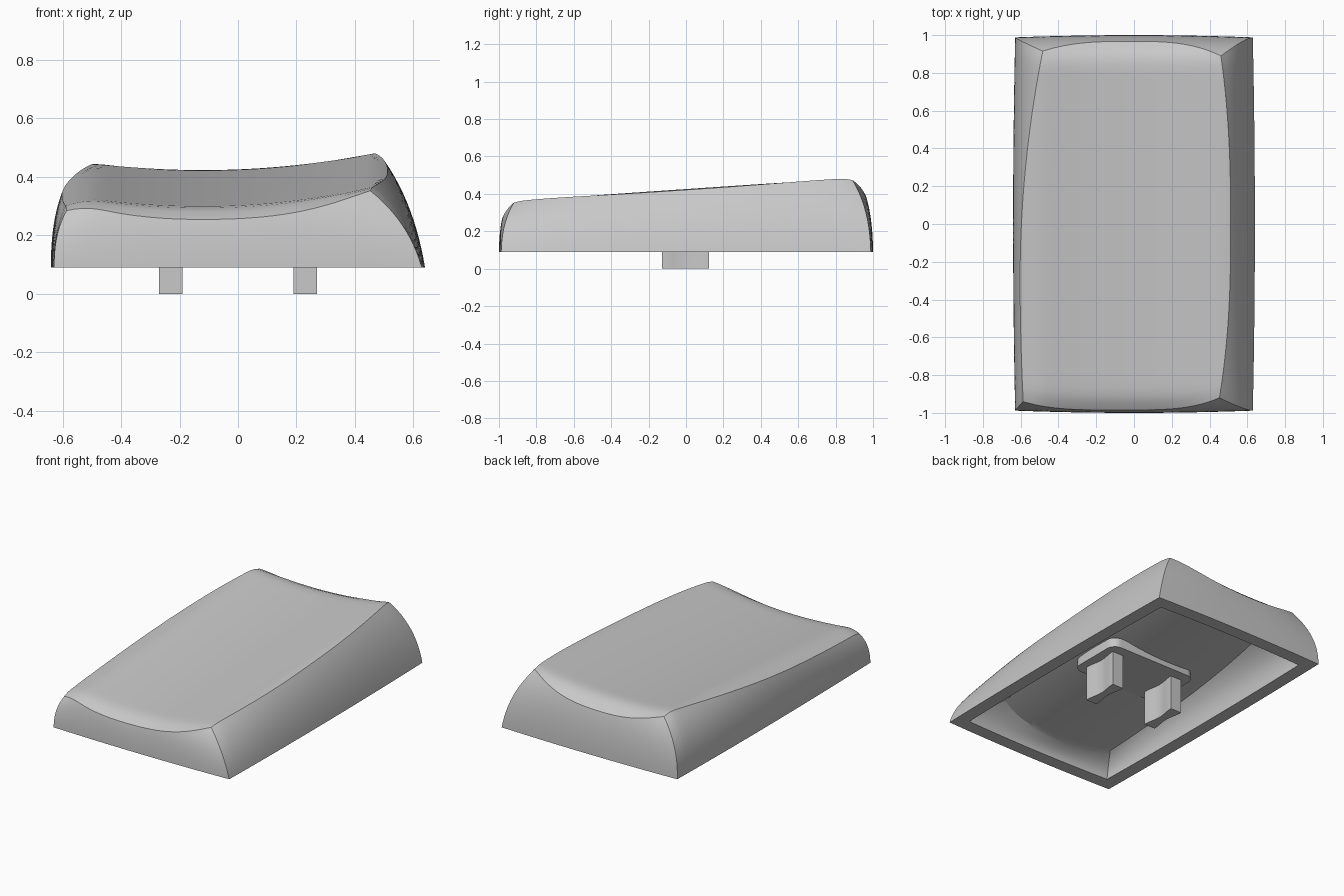
import bpy, bmesh, math
from mathutils import Vector

if "Cube" in bpy.data.objects:
    bpy.data.objects.remove(bpy.data.objects["Cube"], do_unlink=True)

# One neutral plastic colour
grey = bpy.data.materials.new("neutral_grey")
grey.use_nodes = True
grey.diffuse_color = (0.58, 0.58, 0.58, 1)
grey.node_tree.nodes["Principled BSDF"].inputs["Base Color"].default_value = grey.diffuse_color

NX, NY, WALL = 32, 48, 12
BASE_Z = 0.09


def finish(bm, name, angle=25):
    bmesh.ops.recalc_face_normals(bm, faces=bm.faces)
    mesh = bpy.data.meshes.new(name)
    bm.to_mesh(mesh)
    bm.free()
    obj = bpy.data.objects.new(name, mesh)
    bpy.context.collection.objects.link(obj)
    mesh.materials.append(grey)
    bpy.ops.object.select_all(action="DESELECT")
    obj.select_set(True)
    bpy.context.view_layer.objects.active = obj
    bpy.ops.object.shade_smooth_by_angle(angle=math.radians(angle))
    return obj


def mix(a, b, t):
    return a + (b - a) * t


def bow(t, first, middle, last, power):
    """Curve through both corners and a middle point, t from -1 to 1."""
    return mix(middle, last if t > 0 else first, abs(t) ** power)


def top_point(s, v, rolled):
    """Dished, sloping top inside four bowed edges; s and v run from -1 to 1."""
    front = bow(s, -0.94, -0.985, -0.92, 3.5)
    back = bow(s, 0.915, 0.967, 0.89, 3)
    left = -0.603 + (0.071 if v > -0.3 else 0.034) * (v + 0.3) ** 2
    right = bow(v, 0.452, 0.512, 0.46, 2.5)
    x = mix(left, right, (s + 1) / 2)
    y = mix(front, back, (v + 1) / 2)
    dish = 0.18 - 0.015 * y if x > -0.12 else 0.165
    z = 0.363 + 0.073 * y + dish * (x + 0.12) ** 2
    if rolled:                              # edges roll over on the outside only
        z -= 14 * max(y - 0.8, 0) ** 3 + 12 * max(-y - 0.84, 0) ** 3
        z -= 2.1 * max(-x - 0.46, 0) ** 2 + 5 * max(x - 0.46, 0) ** 2
    return Vector((x, y, z))


def add_skin(bm, rim, scale, drop, rolled):
    """Top grid plus four curved walls; returns the ring of rim vertices."""
    def top(s, v):
        p = top_point(s, v, rolled)
        return Vector((p.x * scale[0], p.y * scale[1], p.z - drop))

    params = [[(2 * i / NX - 1, 2 * j / NY - 1) for i in range(NX + 1)] for j in range(NY + 1)]
    grid = [[bm.verts.new(top(*p)) for p in row] for row in params]
    for j in range(NY):
        for i in range(NX):
            bm.faces.new((grid[j][i], grid[j][i + 1], grid[j + 1][i + 1], grid[j + 1][i]))
    loop = [(i, 0) for i in range(NX)] + [(NX, j) for j in range(NY)]
    loop += [(i, NY) for i in range(NX, 0, -1)] + [(0, j) for j in range(NY, 0, -1)]
    ring = [grid[j][i] for i, j in loop]
    for k in range(1, WALL + 1):
        t = k / WALL
        lower = []
        for i, j in loop:
            s, v = params[j][i]
            peak = top(s, v)
            foot = Vector((s * (0.64 - 0.011 * v * v - rim), v * (1 - 0.012 * s * s - rim), BASE_Z))
            lean = 0.1 + 0.15 * s           # the right wall leans in more than the left
            bend = Vector((mix(foot.x, peak.x, lean), mix(foot.y, peak.y, 0.04),
                           mix(foot.z, peak.z, 0.6)))
            lower.append(bm.verts.new(peak * (1 - t) ** 2 + bend * 2 * t * (1 - t) + foot * t * t))
        join_rings(bm, ring, lower)
        ring = lower
    return ring


def join_rings(bm, a, b):
    for n in range(len(a)):
        m = (n + 1) % len(a)
        bm.faces.new((a[n], b[n], b[m], a[m]))


# Hollow cap: outer skin, inner skin and a flat rim between them
bm = bmesh.new()
outer = add_skin(bm, 0, (1, 1), 0, True)
inner = add_skin(bm, 0.085, (0.81, 0.84), 0.117, False)
join_rings(bm, outer, inner)
finish(bm, "cap_shell")


def prism(name, outline, z0, z1):
    bm = bmesh.new()
    rings = [[bm.verts.new((x, y, z)) for x, y in outline] for z in (z0, z1)]
    join_rings(bm, *rings)
    for ring in rings:
        bm.faces.new(ring)
    return finish(bm, name, 30)


# Rounded mounting pad under the top
corner = []
for cx, cy, start in ((1, 1, 0), (-1, 1, 90), (-1, -1, 180), (1, -1, 270)):
    for k in range(7):
        a = math.radians(start + 15 * k)
        corner.append((cx * 0.26 + 0.06 * math.cos(a), cy * 0.13 + 0.06 * math.sin(a)))
prism("mounting_pad", corner, 0.228, 0.29)

# Two prongs with waisted sides
for side, x0 in (("right", -0.23), ("left", 0.23)):
    steps = [k / 6 - 1 for k in range(13)]
    waist = [(0.04 - 0.015 * (1 + math.cos(math.pi * t)) / 2, 0.125 * t) for t in steps]
    outline = [(x0 + w, y - 0.003) for w, y in waist]
    outline += [(x0 - w, y - 0.003) for w, y in reversed(waist)]
    prism(side + "_prong", outline, 0, 0.27)
